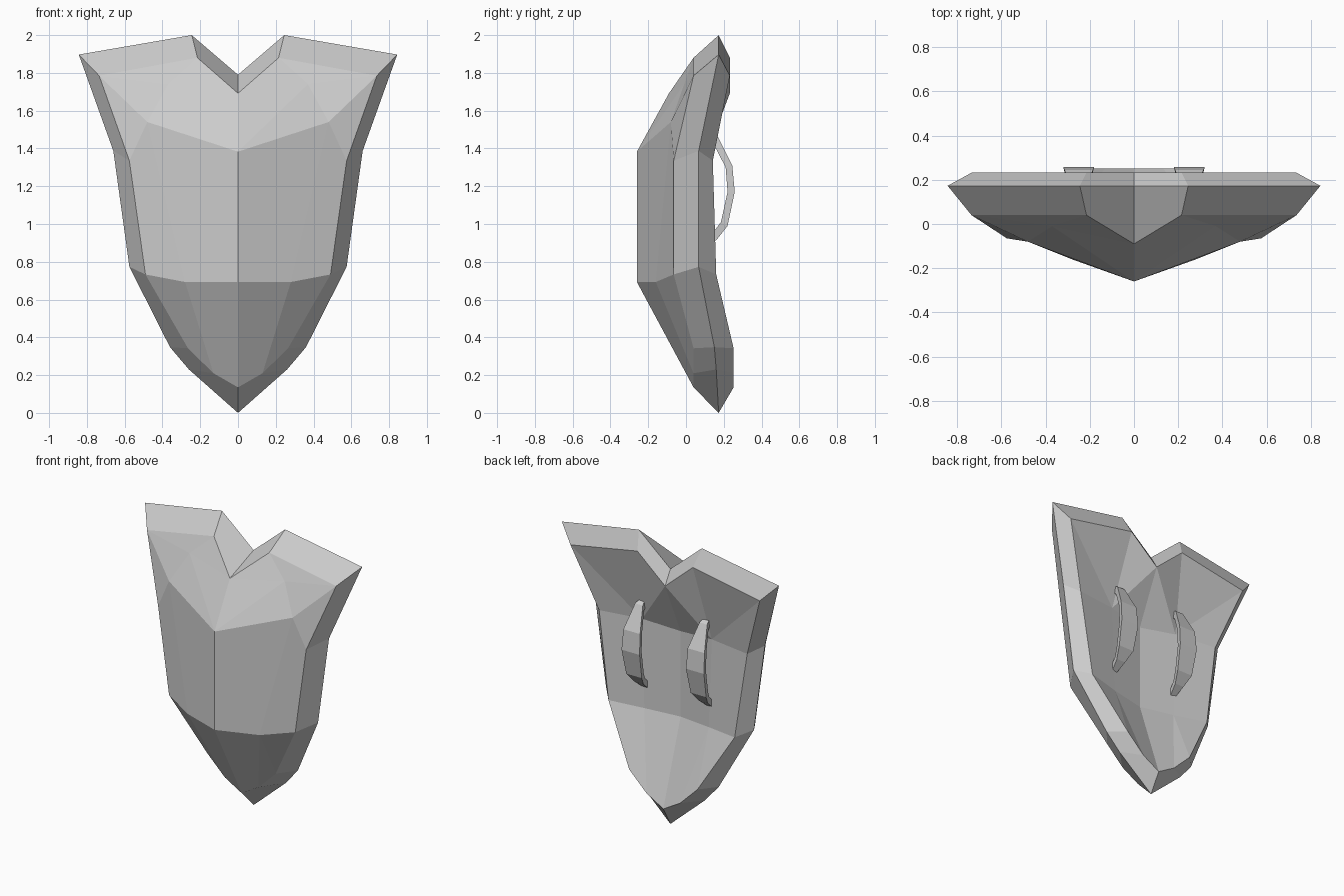
import bpy, bmesh
from mathutils import Matrix

if "Cube" in bpy.data.objects:
    bpy.data.objects.remove(bpy.data.objects["Cube"])


def finish(name, bm):
    """Mirror the half across x = 0, weld the seam and make an object."""
    bmesh.ops.mirror(bm, geom=bm.verts[:] + bm.edges[:] + bm.faces[:],
                     matrix=Matrix.Identity(4), merge_dist=0.0005, axis='X')
    bmesh.ops.recalc_face_normals(bm, faces=bm.faces)
    me = bpy.data.meshes.new(name)
    bm.to_mesh(me)
    bm.free()
    ob = bpy.data.objects.new(name, me)
    bpy.context.collection.objects.link(ob)
    return ob


# Shield rim, right half from notch to bottom tip: (x, z)
outer = [(0, 1.79), (.245, 2.0), (.843, 1.897), (.66, 1.387),
         (.575, .773), (.36, .348), (.26, .23), (0, 0)]
inner = [(0, 1.692), (.215, 1.88), (.735, 1.785), (.575, 1.335),
         (.49, .733), (.265, .342), (.13, .21), (0, .135)]
outer_y = [.173, .173, .173, .067, .067, .15, .16, .173]
front_y = [-.09, .04, .04, -.065, -.065, .04, .04, .04]
back_y = [.232, .232, .232, .142, .16, .252, .252, .252]

bm = bmesh.new()


def ring(profile, ys):
    return [bm.verts.new((x, y, z)) for (x, z), y in zip(profile, ys)]


edge = ring(outer, outer_y)
front = ring(inner, front_y)
back = ring(inner, back_y)
for side in (front, back):
    for i in range(7):
        bm.faces.new((edge[i], edge[i + 1], side[i + 1], side[i]))

# Front plate with central ridge
n, a, b, c, d, e, f, t = front
U, L, P, Q, R = [bm.verts.new(p) for p in (
    (0, -.26, 1.383), (0, -.26, .693), (.48, -.08, 1.54),
    (.28, -.16, .693), (.37, -.01, 1.74))]
for poly in ((n, a, R), (a, b, R), (b, P, R), (b, c, P), (U, P, R), (U, R, n),
             (U, P, Q, L), (P, c, d, Q), (Q, d, e), (Q, e, f), (L, Q, f, t)):
    bm.faces.new(poly)

# Shallow hollow back plate
n, a, b, c, d, e, f, t = back
U, L, P, Q = [bm.verts.new(p) for p in (
    (0, .06, 1.31), (0, .06, .71), (.27, .10, 1.34), (.25, .105, .72))]
for poly in ((n, a, P), (a, b, P), (b, c, P), (n, P, U), (U, P, Q, L),
             (P, c, d, Q), (Q, d, e), (Q, e, f), (L, Q, f, t)):
    bm.faces.new(poly)
finish("shield", bm)

# Arm straps: (outer y, outer z, inner y, inner z, half width)
strap = [(.11, 1.50, .09, 1.46, .015), (.165, 1.47, .145, 1.425, .03),
         (.245, 1.31, .21, 1.30, .065), (.258, 1.17, .22, 1.17, .07),
         (.22, .99, .185, 1.01, .06), (.165, .92, .14, .95, .035),
         (.08, .85, .06, .88, .015)]
bm = bmesh.new()
loops = [[bm.verts.new(p) for p in ((.25 - w, yo, zo), (.25 + w, yo, zo),
                                    (.25 + w * .85, yi, zi), (.25 - w * .85, yi, zi))]
         for yo, zo, yi, zi, w in strap]
for p, q in zip(loops, loops[1:]):
    for k in range(4):
        m = (k + 1) % 4
        bm.faces.new((p[k], p[m], q[m], q[k]))
bm.faces.new(loops[0])
bm.faces.new(loops[-1])
finish("arm_straps", bm)
